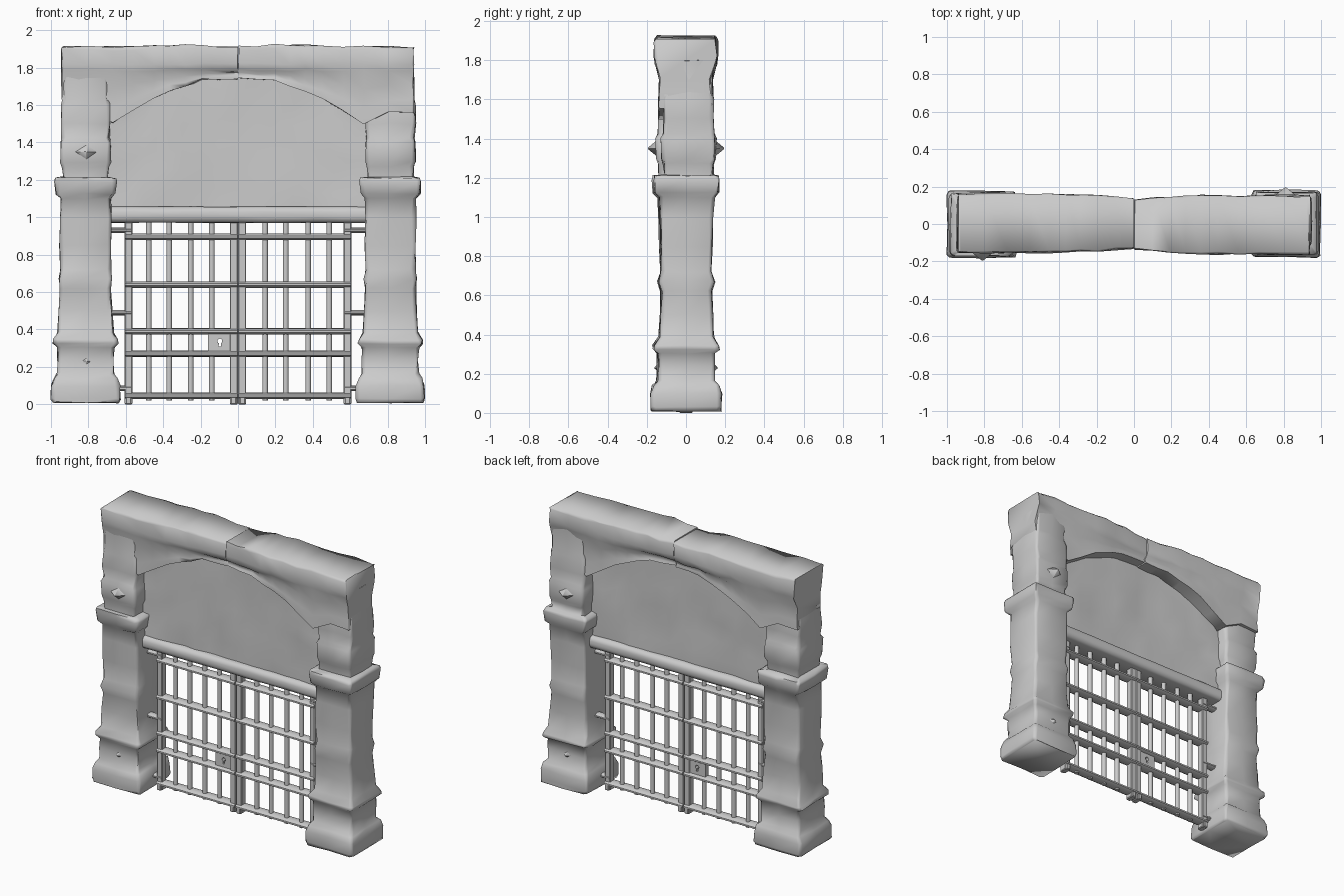
import bpy, bmesh, math, random
from mathutils import Vector, Matrix

random.seed(4)
if "Cube" in bpy.data.objects:
    bpy.data.objects.remove(bpy.data.objects["Cube"])

stone = bpy.data.materials.new("plain grey")
stone.use_nodes = True
stone.diffuse_color = (0.6, 0.6, 0.6, 1)
stone.node_tree.nodes["Principled BSDF"].inputs["Base Color"].default_value = (0.6, 0.6, 0.6, 1)


def finish(name, mesh, angle=40, turn=False):
    """Link a mesh, shade it smooth, optionally turned half way round z."""
    mesh.materials.clear()
    mesh.materials.append(stone)
    obj = bpy.data.objects.new(name, mesh)
    bpy.context.collection.objects.link(obj)
    if turn:
        mesh.transform(Matrix.Rotation(math.pi, 4, "Z"))
    bpy.ops.object.select_all(action="DESELECT")
    obj.select_set(True)
    bpy.context.view_layer.objects.active = obj
    bpy.ops.object.shade_smooth_by_angle(angle=math.radians(angle))
    return obj


def from_bmesh(name, bm, angle=40, turn=False):
    bmesh.ops.recalc_face_normals(bm, faces=bm.faces[:])
    mesh = bpy.data.meshes.new(name)
    bm.to_mesh(mesh)
    bm.free()
    return finish(name, mesh, angle, turn)


def add_loft(bm, rings, rough=0.0):
    """Skin closed rings of points, with capped ends and rough stone jitter."""
    def shake(p):
        return Vector(p) + Vector([random.uniform(-rough, rough) for _ in range(3)])
    loops = [[bm.verts.new(shake(p)) for p in ring] for ring in rings]
    for a, b in zip(loops, loops[1:]):
        for i in range(len(a)):
            j = (i + 1) % len(a)
            bm.faces.new((a[i], a[j], b[j], b[i]))
    bm.faces.new(loops[0])
    bm.faces.new(loops[-1])


def rounded(hx, hy, r):
    """Rounded rectangle outline, with a middle point on each side."""
    pts = []
    for k, (sx, sy) in enumerate([(1, 1), (-1, 1), (-1, -1), (1, -1)]):
        for step in range(3):
            a = math.pi / 2 * (k + step / 2)
            pts.append((sx * (hx - r) + r * math.cos(a), sy * (hy - r) + r * math.sin(a)))
        pts.append([(0, hy), (-hx, 0), (0, -hy), (hx, 0)][k])
    return pts


def add_box(bm, x0, x1, hy, z0, z1):
    m = Matrix.Translation(((x0 + x1) / 2, 0, (z0 + z1) / 2)) @ Matrix.Diagonal((x1 - x0, 2 * hy, z1 - z0, 1))
    made = bmesh.ops.create_cube(bm, size=1, matrix=m)["verts"]
    edges = list({e for v in made for e in v.link_edges})
    bmesh.ops.bevel(bm, geom=edges, offset=0.005, segments=1, affect="EDGES")


def add_rod(bm, start, end, r, y_scale=1):
    a, b = Vector(start), Vector(end)
    turn = (b - a).to_track_quat("Z", "Y").to_matrix().to_4x4()
    flat = Matrix.Diagonal((1, y_scale, 1, 1))
    m = Matrix.Translation((a + b) / 2) @ flat @ turn
    bmesh.ops.create_cone(bm, cap_ends=True, segments=10, radius1=r, radius2=r,
                          depth=(b - a).length, matrix=m)


# Pillars: height, half width, half depth up the column
column = [(0.01, .178, .174), (0.03, .184, .18), (0.1, .181, .178), (0.14, .167, .167),
          (0.165, .15, .145), (0.24, .15, .143), (0.305, .152, .145), (0.325, .172, .165),
          (0.345, .17, .165), (0.385, .148, .138), (0.5, .142, .132), (0.62, .134, .128),
          (0.67, .141, .143), (0.72, .133, .128), (0.85, .137, .132), (1.0, .136, .134),
          (1.1, .136, .141), (1.125, .158, .165), (1.19, .165, .169), (1.21, .16, .166),
          (1.215, .122, .125), (1.27, .126, .128), (1.295, .134, .137), (1.4, .134, .14),
          (1.425, .127, .128), (1.5, .134, .128), (1.6, .134, .128), (1.64, .122, .12),
          (1.8, .12, .125)]
for side, turn in (("right", False), ("left", True)):
    bm = bmesh.new()
    rings = []
    for z, hx, hy in column:
        shift = -.013 if z > 1.21 else -.003
        rings.append([(x - .815, y + shift, z) for x, y in rounded(hx, hy, .02)])
    add_loft(bm, rings, 0.005)
    from_bmesh(side + "_pillar", bm, 75, turn)

    # Broad pointed stone chips on the pillar faces
    bm = bmesh.new()
    for z, tip, r in ((0.23, .162, .06), (1.35, .195, .06)):
        m = (Matrix.Translation((-.81, -tip + .035, z)) @ Matrix.Diagonal((1.5, 1, 1, 1))
             @ Matrix.Rotation(math.pi / 2, 4, "X"))
        bmesh.ops.create_cone(bm, cap_ends=True, segments=4, radius1=r, radius2=.003, depth=.07, matrix=m)
    from_bmesh(side + "_stone_chips", bm, 75, turn)

# Underside of the arch as a faceted line
arch_line = [(0, 1.74), (.19, 1.735), (.45, 1.638), (.67, 1.5)]


def arch_z(x):
    x = abs(x)
    for (xa, za), (xb, zb) in zip(arch_line, arch_line[1:]):
        if x <= xb:
            return za + (zb - za) * (x - xa) / (xb - xa)
    return 1.56


def section(x, levels, y_shift=0.0):
    """Cross-section at x from (height, half depth) levels, front then back."""
    front = [(x, y_shift - d, z) for z, d in levels]
    back = [(x, y_shift + d, z) for z, d in reversed(levels)]
    return front + back


# Arch halves: heavy top band, a hollow below it and a fuller lower edge
stations = [.94, .93, .8, .67, .56, .45, .36, .28, .19, .1, .0]
for side, turn in (("right", False), ("left", True)):
    bm = bmesh.new()
    rings = []
    for x in stations:
        low = arch_z(x)
        d = min(.157, .136 + .055 * x)
        top = 1.912 + (.01 if .15 < x < .5 else 0)
        mid = 1.785
        gap = mid - low
        levels = [(top, d - .008), (top - .015, d), (1.82, d), (mid, d - .005),
                  (mid - gap * .35, d - .03), (mid - gap * .7, d - .026), (low, d - .024)]
        rings.append(section(-x, levels, .004))
    add_loft(bm, rings, 0.006)
    for v in bm.verts:
        v.co.x = min(v.co.x, -.0005)
    from_bmesh(side + "_arch_half", bm, 75, turn)

# Infill wall under the arch, a little thinner towards the middle
bm = bmesh.new()
rings = []
for i in range(15):
    x = -.7 + i * .1
    high = arch_z(x) + .03
    half = .034 + .02 * abs(x)
    rings.append(section(x, [(1.03 + (high - 1.03) * k / 6, half) for k in range(7)]))
add_loft(bm, rings, 0.009)
from_bmesh("infill_wall", bm, 60)

# Crossbeam over the gate
bm = bmesh.new()
rings = [[(-.69 + i * .138, y, z + 1.014) for y, z in rounded(.08, .043, .028)] for i in range(11)]
add_loft(bm, rings, 0.002)
from_bmesh("crossbeam", bm, 60)

# Gate leaves
for side, s, bars in (("right", -1, (.14, .253, .368, .477)), ("left", 1, (.145, .255, .375, .488))):
    bm = bmesh.new()
    for near, far in ((.001, .044), (.564, .606)):
        add_box(bm, *sorted((s * near, s * far)), .025, 0.0, .975)
    from_bmesh(side + "_gate_stiles", bm, 30)

    bm = bmesh.new()
    for x in bars:
        add_rod(bm, (s * x, 0, .02), (s * x, 0, .975), .016)
    from_bmesh(side + "_gate_bars", bm)

    bm = bmesh.new()
    for z in (.045, .27, .39, .64, .895):
        add_rod(bm, (s * .004, 0, z), (s * .603, 0, z), .0175, 2.3)
    from_bmesh(side + "_gate_rails", bm)

    # Hinge pins reaching into the pillar
    bm = bmesh.new()
    for z in (.085, .49, .93):
        add_rod(bm, (s * .57, 0, z), (s * .69, 0, z), .015, 2)
    from_bmesh(side + "_hinges", bm)

    # Drop bolts at the foot of the leaf
    bm = bmesh.new()
    for x in (.025, .586):
        add_box(bm, s * x - .016, s * x + .016, .034, 0.0, .05)
    from_bmesh(side + "_drop_bolts", bm, 30)

# Lock plate with a pierced keyhole
outer = [(-.16, .28), (-.04, .28), (-.04, .38), (-.16, .38)]
hole = [(-.104, .308), (-.09, .308), (-.092, .326)]
hole += [(-.097 + .013 * math.cos(a), .338 + .013 * math.sin(a))
         for a in [math.radians(-40 + 26 * k) for k in range(11)]]
hole.append((-.102, .326))
plate = bpy.data.curves.new("lock_outline", "CURVE")
plate.dimensions = "2D"
plate.fill_mode = "BOTH"
plate.extrude = .017
for loop in (outer, hole):
    spline = plate.splines.new("POLY")
    spline.points.add(len(loop) - 1)
    for point, (x, z) in zip(spline.points, loop):
        point.co = (x, z, 0, 1)
    spline.use_cyclic_u = True
helper = bpy.data.objects.new("lock_outline", plate)
bpy.context.collection.objects.link(helper)
bpy.context.view_layer.update()
lock = bpy.data.meshes.new_from_object(helper.evaluated_get(bpy.context.evaluated_depsgraph_get()))
bpy.data.objects.remove(helper)
lock.transform(Matrix.Rotation(math.pi / 2, 4, "X"))
finish("lock_plate", lock, 30)
